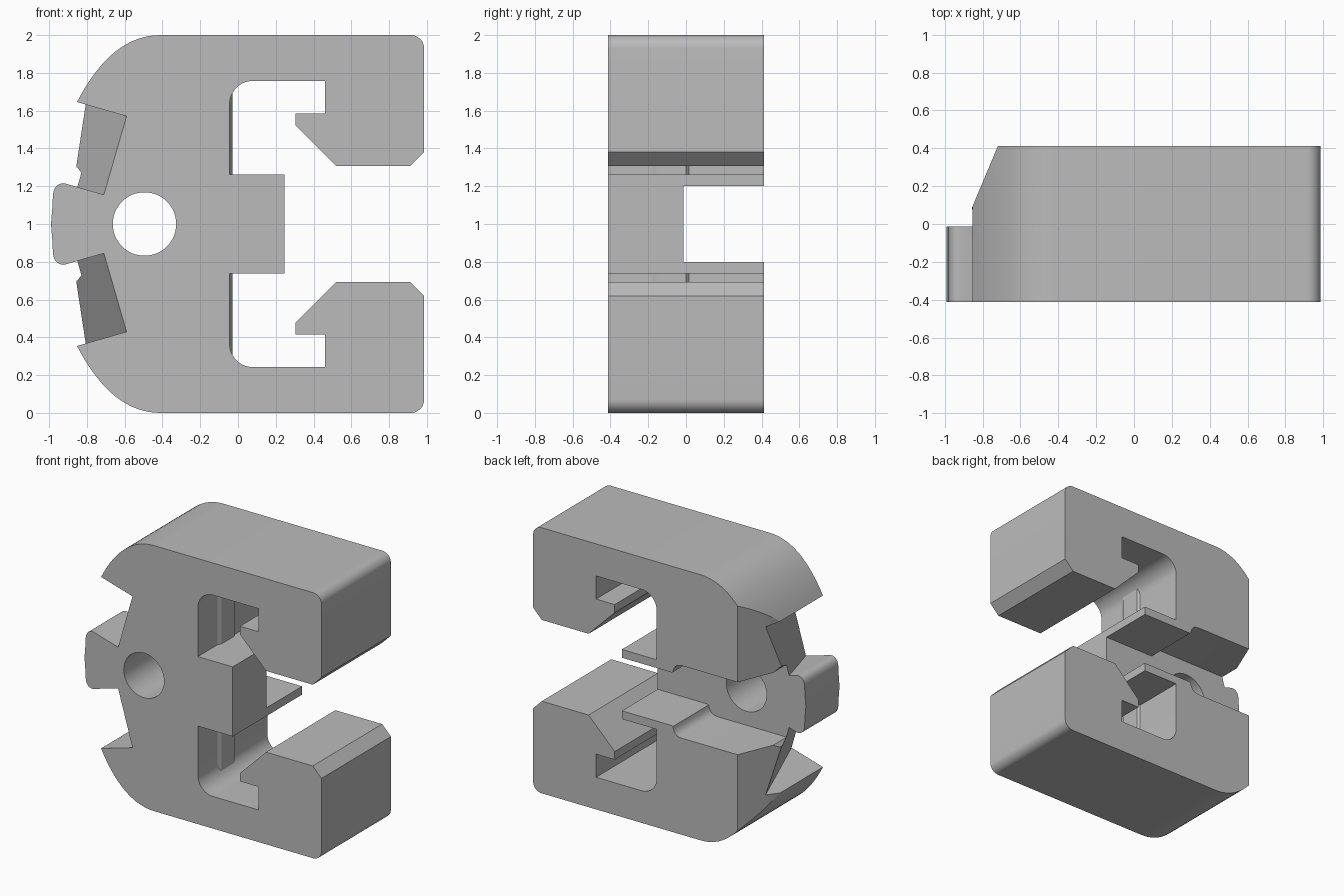
import bpy, bmesh, math
from mathutils import Vector

cube = bpy.data.objects.get("Cube")
if cube:
    bpy.data.objects.remove(cube, do_unlink=True)

grey = bpy.data.materials.new("plain_grey")
grey.use_nodes = True
COLOUR = (0.5, 0.5, 0.5, 1)
grey.diffuse_color = COLOUR
grey.node_tree.nodes["Principled BSDF"].inputs["Base Color"].default_value = COLOUR


def loft(name, first, second):
    """Solid between two matching loops of 3D points."""
    bm = bmesh.new()
    a = [bm.verts.new(p) for p in first]
    b = [bm.verts.new(p) for p in second]
    bm.faces.new(a)
    bm.faces.new(b[::-1])
    for i in range(len(a)):
        j = (i + 1) % len(a)
        bm.faces.new((a[j], a[i], b[i], b[j]))
    bmesh.ops.recalc_face_normals(bm, faces=bm.faces)
    mesh = bpy.data.meshes.new(name)
    bm.to_mesh(mesh)
    bm.free()
    obj = bpy.data.objects.new(name, mesh)
    bpy.context.collection.objects.link(obj)
    mesh.materials.append(grey)
    return obj


def prism(name, outline, y0, y1):
    return loft(name, [(x, y0, z) for x, z in outline], [(x, y1, z) for x, z in outline])


def bezier(a, b, c, steps=12):
    a, b, c = Vector(a), Vector(b), Vector(c)
    return [tuple(a * (1 - t) ** 2 + b * 2 * t * (1 - t) + c * t * t)
            for t in (i / steps for i in range(steps + 1))]


def arc(cx, cz, r, start, end, steps=10):
    angles = [math.radians(start + (end - start) * i / steps) for i in range(steps + 1)]
    return [(cx + r * math.cos(t), cz + r * math.sin(t)) for t in angles]


def flip(points):
    return [(x, 2 - z) for x, z in reversed(points)]


def combine(target, tool, operation):
    mod = target.modifiers.new("combine", 'BOOLEAN')
    mod.operation = operation
    mod.solver = 'EXACT'
    mod.object = tool
    bpy.context.view_layer.objects.active = target
    bpy.ops.object.modifier_apply(modifier=mod.name)
    bpy.data.objects.remove(tool, do_unlink=True)


# Body: upper half of the outline from the knob round to the tongue, mirrored
upper = [(-.982, 1.1)] + bezier((-.98, 1.15), (-.975, 1.215), (-.92, 1.216), 8)
upper += [(-.88, 1.23), (-.855, 1.25)]
upper += bezier((-.852, 1.646), (-.67, 2), (-.41, 2), 16)
upper += arc(.915, 1.93, .07, 90, 0)
upper += [(.985, 1.38), (.912, 1.306), (.522, 1.306), (.305, 1.523),
          (.305, 1.584), (.46, 1.584), (.46, 1.758)]
upper += arc(.08, 1.633, .125, 90, 180)
upper += [(-.045, 1.262), (.245, 1.262)]
body = prism("clip_body", [(-.99, 1)] + upper + flip(upper), -.413, .413)

# Low ribs on the inner walls of the two openings
rib_plan = [(-.1, -.18), (-.045, -.18), (-.03, -.155), (-.03, 0), (-.045, .015), (-.1, .015)]
for low, high in ((1.23, 1.73), (.27, .77)):
    rib = loft("rib", [(x, y, low) for x, y in rib_plan], [(x, y, high) for x, y in rib_plan])
    combine(body, rib, 'UNION')

# Rear slot, wider behind the tongue
step = [(-1.3, 1.3), (-.85, 1.3), (-.83, 1.273), (-.25, 1.273)]
step += bezier((-.23, 1.27), (-.19, 1.26), (-.18, 1.205), 6) + [(-.17, 1.2), (1.3, 1.2)]
combine(body, prism("slot_cutter", step + flip(step), -.012, .6), 'DIFFERENCE')

# Slanted rear corner
plan = [(-.682, .5), (-.892, 0), (-1.5, 0), (-1.5, .5)]
corner = loft("corner_cutter", [(x, y, -.2) for x, y in plan], [(x, y, 2.2) for x, y in plan])
combine(body, corner, 'DIFFERENCE')

# Tilted notches on both sides of the knob, their floors rising to the rear
outward = Vector((-.961, .278))
for side in (1, -1):
    loops = []
    for y in (-.45, .45):
        rise = .365 * (y + .413)
        pts = [Vector(p) + outward * d for p, d in
               (((-.59, 1.57), rise), ((-.59, 1.57), 1.5),
                ((-.71, 1.155), 1.5), ((-.71, 1.155), rise))]
        loops.append([(p.x, y, 1 + side * (p.y - 1)) for p in pts])
    combine(body, loft("notch_cutter", *loops), 'DIFFERENCE')

# Round hole
combine(body, prism("hole_cutter", arc(-.495, 1, .168, 0, 352.5, 47), -.6, .6), 'DIFFERENCE')

# Smooth the curved walls and keep the edges sharp
bpy.ops.object.select_all(action='DESELECT')
body.select_set(True)
bpy.context.view_layer.objects.active = body
bpy.ops.object.shade_smooth_by_angle(angle=math.radians(25))
